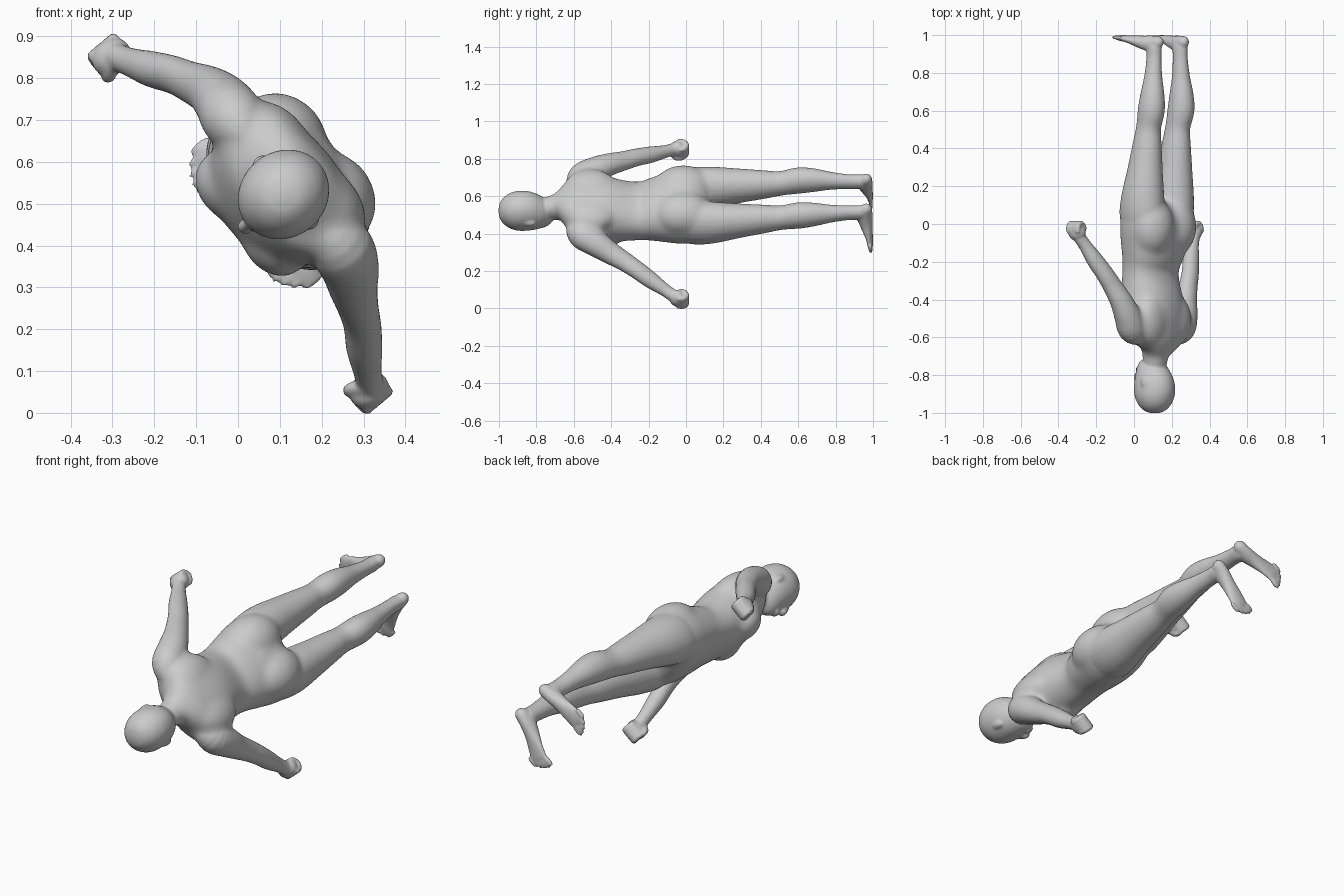
import bpy, bmesh, math
from mathutils import Vector, Matrix

# Body coordinates: (side, length along y from head to feet, forward)
TILT = math.radians(50)
CENTRE = Vector((0.11, 0, 0.54))
SIDE = Vector((math.cos(TILT), 0, -math.sin(TILT)))
FORWARD = Vector((-math.sin(TILT), 0, -math.cos(TILT)))
bm = bmesh.new()


def smooth_path(rows, steps=4):
    """Catmull-Rom interpolation of position and radii together."""
    out = []
    for i in range(len(rows) - 1):
        p0, p1, p2, p3 = (rows[max(0, min(len(rows) - 1, i + k))] for k in (-1, 0, 1, 2))
        for s in range(steps):
            t = s / steps
            out.append([0.5 * (2 * b + (c - a) * t + (2 * a - 5 * b + 4 * c - d) * t * t
                               + (3 * b - a - 3 * c + d) * t ** 3)
                        for a, b, c, d in zip(p0, p1, p2, p3)])
    return out + [list(rows[-1])]


def tube(rows, ref=(1, 0, 0), mirror=1, n=28, power=1.0):
    """Loft ellipses; each row is side, length, forward, radius along ref, other radius."""
    rows = smooth_path(rows)
    pts = [Vector(r[:3]) for r in rows]
    rings = []
    for i, r in enumerate(rows):
        t = (pts[min(i + 1, len(pts) - 1)] - pts[max(i - 1, 0)]).normalized()
        u = Vector(ref)
        u = (u - t * u.dot(t)).normalized()
        v = t.cross(u)
        ring = []
        for k in range(n):
            c, s = math.cos(2 * math.pi * k / n), math.sin(2 * math.pi * k / n)
            c, s = (math.copysign(abs(q) ** power, q) for q in (c, s))
            p = pts[i] + u * c * max(r[3], .003) + v * s * max(r[4], .003)
            ring.append(bm.verts.new((p.x * mirror, p.y, p.z)))
        rings.append(ring)
    for a, b in zip(rings, rings[1:]):
        for k in range(n):
            bm.faces.new((a[k], a[(k + 1) % n], b[(k + 1) % n], b[k]))
    bm.faces.new(rings[0])
    bm.faces.new(rings[-1])


def ball(a, y, d, ra, ry, rd, mirror=1):
    m = Matrix.Translation((a * mirror, y, d)) @ Matrix.Diagonal((ra, ry, rd, 1))
    bmesh.ops.create_uvsphere(bm, u_segments=20, v_segments=14, radius=1, matrix=m)


def limbs():
    for m in (1, -1):
        # Leg
        tube([(.10, -.06, 0, .09, .10), (.115, .04, -.01, .107, .128), (.122, .14, -.02, .106, .12),
              (.122, .28, -.035, .089, .098), (.12, .42, -.048, .073, .08), (.12, .51, -.058, .063, .068),
              (.122, .60, -.078, .067, .074), (.12, .68, -.084, .061, .067), (.114, .78, -.085, .045, .05),
              (.108, .88, -.085, .036, .042), (.107, .94, -.085, .036, .043), (.107, .965, -.085, .025, .03)],
             mirror=m)
        # Arm, swung slightly further forward on one side
        s = .02 * m
        tube([(.12, -.59, -.01, .05, .055), (.195, -.555, -.012, .075, .08), (.245, -.485, -.008 + s / 2, .07, .074),
              (.29, -.41, .008 + s, .058, .062), (.335, -.33, .03 + s, .048, .054),
              (.375, -.265, .05 + s, .044, .05), (.42, -.19, .082 + s, .042, .046),
              (.465, -.115, .11 + s, .034, .035), (.49, -.075, .124 + s, .033, .034),
              (.505, -.045, .135 + s, .035, .035)], ref=(0, 0, 1), mirror=m)


def fuse(name, voxel, iterations):
    """Turn the current mesh into an object fused to one smooth skin."""
    bmesh.ops.recalc_face_normals(bm, faces=bm.faces)
    mesh = bpy.data.meshes.new(name)
    bm.to_mesh(mesh)
    bm.clear()
    ob = bpy.data.objects.new(name, mesh)
    bpy.context.collection.objects.link(ob)
    remesh = ob.modifiers.new("fuse", 'REMESH')
    remesh.mode = 'VOXEL'
    remesh.voxel_size = voxel
    remesh.use_smooth_shade = True
    soften = ob.modifiers.new("soften", 'SMOOTH')
    soften.factor = .5
    soften.iterations = iterations
    return ob


# Torso with neck
tube([(.008, -.80, .012, .05, .055), (.006, -.74, .005, .062, .066), (0, -.69, -.005, .068, .07),
      (0, -.65, -.015, .125, .085), (0, -.605, -.015, .19, .108), (0, -.5, .005, .2, .14),
      (0, -.4, .022, .18, .145), (0, -.25, .03, .17, .122), (0, -.15, .012, .19, .14),
      (0, -.02, -.003, .217, .15), (0, .05, -.01, .207, .135), (0, .10, -.015, .14, .09),
      (0, .13, -.015, .05, .03)], n=40, power=.9)
ball(0, -.07, -.06, .11, .12, .09)
for m in (1, -1):
    # Chest, shoulder blade and buttock
    ball(.085, -.43, .10, .095, .10, .075, m)
    ball(.095, -.51, -.06, .11, .14, .07, m)
    ball(.09, -.015, -.055, .125, .16, .118, m)
limbs()

# Soften the broad masses, then use them as the base for the details
base = fuse("base_masses", .009, 40)
deps = bpy.context.evaluated_depsgraph_get()
soft = bpy.data.meshes.new_from_object(base.evaluated_get(deps))
bpy.data.objects.remove(base)
bm.from_mesh(soft)
limbs()

# Head with nose and lips
h = .013
tube([(h, -1.002, .012, .012, .012), (h, -.992, .012, .048, .05), (h, -.962, .012, .08, .085),
      (h, -.915, .012, .1, .108), (h, -.86, .014, .102, .114), (h, -.81, .028, .094, .102),
      (h, -.77, .046, .077, .086), (h, -.742, .064, .058, .067), (h, -.724, .076, .036, .044),
      (h, -.716, .08, .01, .012)], n=36)
tube([(h, -.88, .114, .008, .008), (h, -.845, .127, .012, .012), (h, -.81, .136, .018, .014),
      (h, -.79, .124, .014, .012)])
ball(h, -.77, .117, .028, .016, .016)

for m in (1, -1):
    # Ear
    ball(.1 + h * m, -.835, .005, .009, .03, .018, m)
    # Foot
    out = .006 * (1 + m)
    tube([(.100, .966, -.14, .01, .012), (.103, .964, -.12, .029, .031), (.112, .955, -.07, .034, .043),
          (.130, .964, -.01, .036, .034), (.150 + out / 2, .979, .055, .045, .02),
          (.162 + out, .985, .10, .049, .015), (.165 + out, .987, .115, .04, .01)], mirror=m)
    # Toes
    for k in range(5):
        ball(.124 + out + .0205 * k, .988, .138 - .003 * k * k, .0115 - .0008 * k, .012, .032, m)
    # Fist: palm, curled fingers and thumb
    s = .02 * m
    ball(.503, -.045, .136 + s, .042, .044, .05, m)
    for k in range(4):
        f = (k - 1.5) * .021 + s
        tube([(.534, -.047, .135 + f, .012, .012), (.531, -.016, .138 + f, .015, .015),
              (.508, .004, .140 + f, .015, .015), (.480, -.012, .140 + f, .014, .014),
              (.475, -.035, .137 + f, .01, .01)], ref=(0, 0, 1), mirror=m, n=12)
    tube([(.490, -.085, .145 + s, .014, .014), (.474, -.055, .167 + s, .017, .017),
          (.474, -.025, .175 + s, .014, .014), (.485, -.01, .170 + s, .008, .008)],
         mirror=m, n=12)

# Turn the body to its lying, tilted pose and fuse every part
bm.transform(Matrix((
    (SIDE.x, 0, FORWARD.x, CENTRE.x), (0, 1, 0, 0),
    (SIDE.z, 0, FORWARD.z, CENTRE.z), (0, 0, 0, 1))))
fuse("human_figure", .0065, 6)
bm.free()
